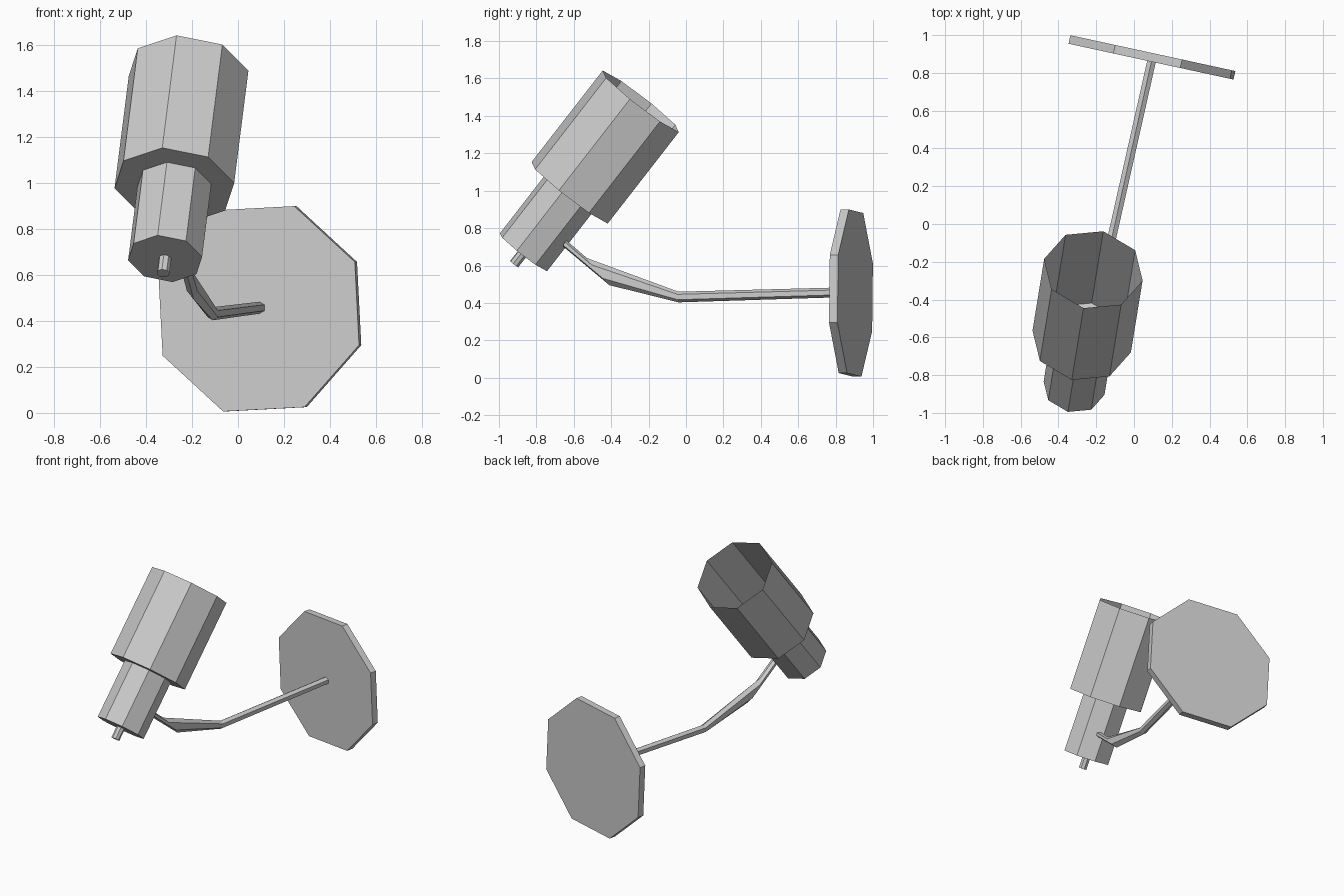
import bpy, bmesh, math
from mathutils import Vector

cube = bpy.data.objects.get("Cube")
if cube:
    bpy.data.objects.remove(cube, do_unlink=True)

# One plain grey for the whole lamp
grey = bpy.data.materials.new("light_grey")
grey.use_nodes = True
colour = (0.6, 0.6, 0.6, 1)
grey.diffuse_color = colour
grey.node_tree.nodes["Principled BSDF"].inputs["Base Color"].default_value = colour


def loft(name, rings, open_end=False):
    """Bridge rings of points with flat faces and cap the ends."""
    bm = bmesh.new()
    loops = [[bm.verts.new(p) for p in ring] for ring in rings]
    n = len(loops[0])
    for a, b in zip(loops, loops[1:]):
        for i in range(n):
            j = (i + 1) % n
            bm.faces.new((a[i], a[j], b[j], b[i]))
    bm.faces.new(loops[0][::-1])
    if not open_end:
        bm.faces.new(loops[-1])
        bmesh.ops.recalc_face_normals(bm, faces=bm.faces)
    mesh = bpy.data.meshes.new(name)
    bm.to_mesh(mesh)
    bm.free()
    mesh.materials.append(grey)
    obj = bpy.data.objects.new(name, mesh)
    bpy.context.collection.objects.link(obj)
    return obj


def prism(name, start, end, radius, corner, sides=8, open_end=False):
    """Regular prism along start-end with one edge pointing to corner."""
    axis = (end - start).normalized()
    u = (corner - axis * corner.dot(axis)).normalized()
    w = axis.cross(u)
    rim = [(u * math.cos(t) + w * math.sin(t)) * radius
           for t in (math.tau * i / sides for i in range(sides))]
    return loft(name, [[c + r for r in rim] for c in (start, end)], open_end)


# Tilted lamp head: open shade, socket and switch share one axis
shade_base = Vector((-0.277, -0.622, 0.989))
shade_top = Vector((-0.215, -0.242, 1.478))
axis = shade_top - shade_base
head_corner = Vector((-0.0525, -0.203, 0.167))
socket_end = shade_base - axis * 0.65
prism("shade", shade_base, shade_top, 0.267, head_corner, open_end=True)
prism("socket", socket_end, shade_base, 0.165, head_corner)
prism("switch_knob", socket_end - axis * 0.13, socket_end, 0.028, head_corner)

# Octagonal wall plate
normal = Vector((0.217, 1, 0)).normalized()
across = Vector((normal.y, -normal.x, 0))
plate_mid = Vector((0.095, 0.882, 0.453))
turn = math.radians(25.5)
plate_corner = across * math.cos(turn) + Vector((0, 0, math.sin(turn)))
prism("wall_plate", plate_mid - normal * 0.023, plate_mid + normal * 0.023,
      0.474, plate_corner)

# Bent six-sided arm: (y, z) of its lower and upper ridge at each bend
bends = [((0.87, 0.432), (0.87, 0.484)),
         ((-0.04, 0.403), (-0.04, 0.46)),
         ((-0.41, 0.495), (-0.53, 0.64)),
         ((-0.655, 0.7), (-0.64, 0.735))]


def arm_point(yz):
    y, z = yz
    return Vector((-0.11 + 0.225 * (y + 0.04), y, z))


rings = []
for low, high in bends:
    a, b = arm_point(low), arm_point(high)
    side = across * 0.023
    near, far = a.lerp(b, 0.25), a.lerp(b, 0.75)
    rings.append([a, near + side, far + side, b, far - side, near - side])
loft("arm", rings)
